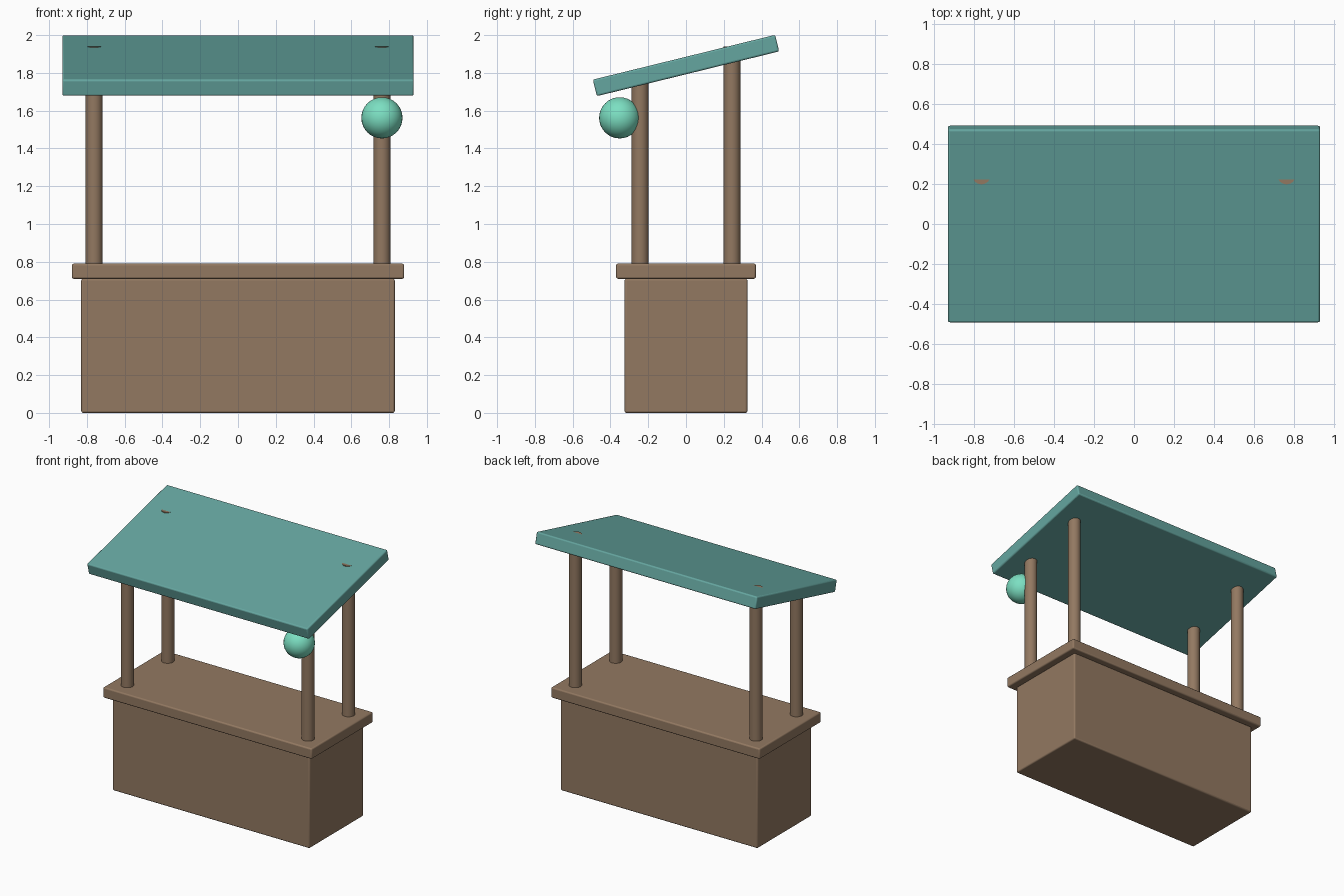
import bpy
import math

cube = bpy.data.objects.get("Cube")
if cube:
    bpy.data.objects.remove(cube, do_unlink=True)


def material(name, color):
    mat = bpy.data.materials.new(name)
    mat.use_nodes = True
    mat.diffuse_color = (*color, 1)
    bsdf = next(n for n in mat.node_tree.nodes if n.type == "BSDF_PRINCIPLED")
    bsdf.inputs["Base Color"].default_value = (*color, 1)
    return mat


wood = material("brown wood", (0.29, 0.19, 0.12))
teal = material("teal canopy", (0.13, 0.38, 0.35))
mint = material("mint lantern", (0.20, 0.74, 0.54))


def finish(name, mat):
    obj = bpy.context.object
    obj.name = name
    obj.data.materials.append(mat)
    bpy.ops.object.shade_smooth_by_angle(angle=math.radians(40))
    return obj


def box(name, size, center_z, mat, tilt=0):
    """Box with softly rounded edges, optionally tilted up towards the back."""
    bpy.ops.mesh.primitive_cube_add(size=1, location=(0, 0, center_z))
    bpy.context.object.scale = size
    bpy.ops.object.transform_apply(location=False, rotation=False, scale=True)
    bpy.context.object.rotation_euler.x = tilt
    obj = finish(name, mat)
    bevel = obj.modifiers.new("rounded edges", "BEVEL")
    bevel.width = 0.01
    bevel.segments = 3


def post(name, x, y, bottom, top):
    bpy.ops.mesh.primitive_cylinder_add(
        vertices=32, radius=0.045, depth=top - bottom,
        location=(x, y, (top + bottom) / 2))
    finish(name, wood)


# Stall body and counter
box("stall_base", (1.66, 0.65, 0.71), 0.355, wood)
box("counter_top", (1.76, 0.74, 0.08), 0.75, wood)

# Sloping roof
box("roof", (1.86, 0.994, 0.09), 1.839, teal, tilt=math.radians(13.8))

# Four posts; the rear pair just breaks through the roof
for side, x in (("left", 0.762), ("right", -0.762)):
    post("front_post_" + side, x, -0.243, 0.76, 1.77)
    post("rear_post_" + side, x, 0.243, 0.76, 1.94)

# Round lantern
bpy.ops.mesh.primitive_uv_sphere_add(
    segments=32, ring_count=16, radius=0.109, location=(0.762, -0.351, 1.562))
finish("lantern", mint)
